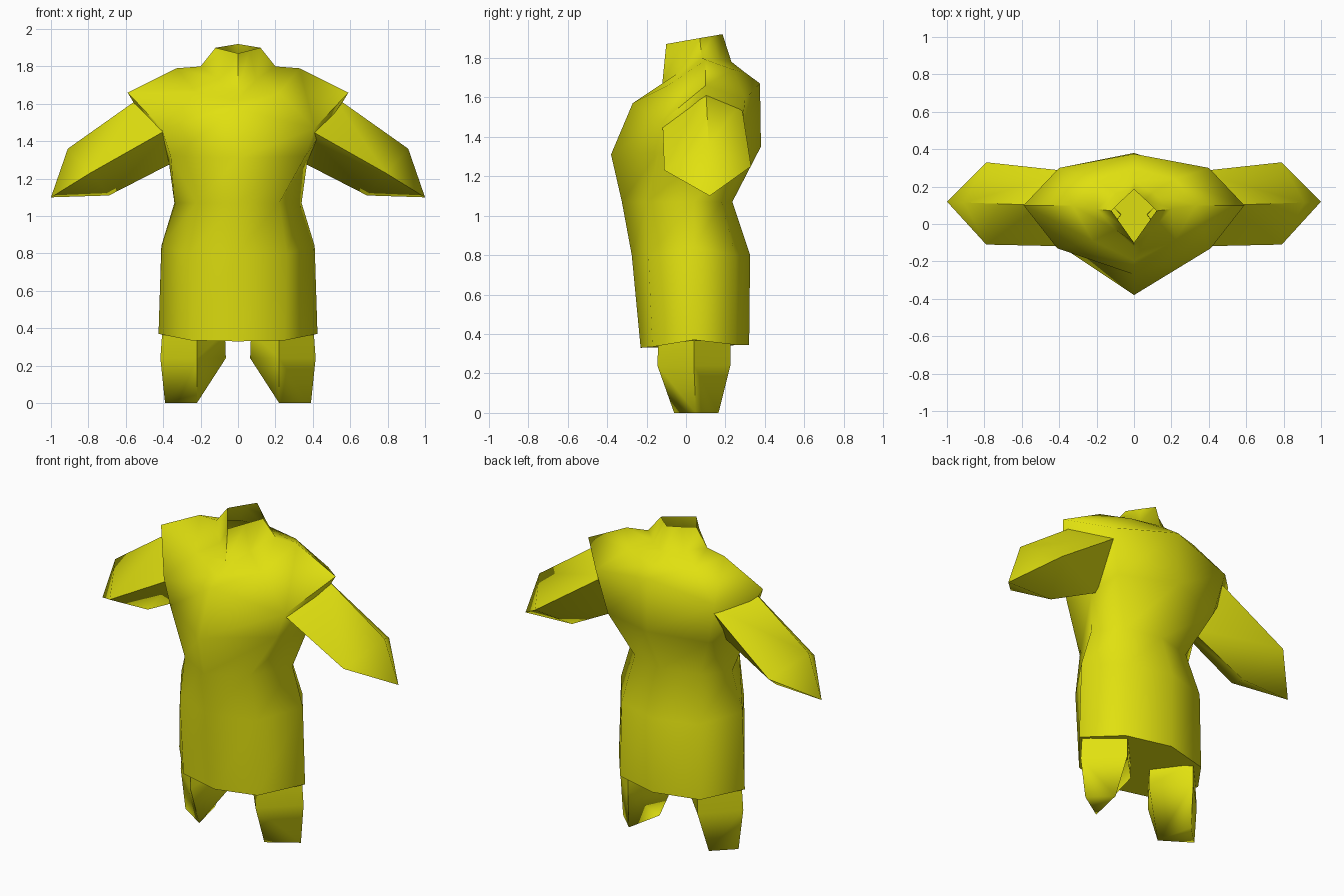
import bpy
import bmesh
import math

if "Cube" in bpy.data.objects:
    bpy.data.objects.remove(bpy.data.objects["Cube"])

yellow = bpy.data.materials.new("yellow")
yellow.diffuse_color = (0.75, 0.75, 0.005, 1.0)
yellow.use_nodes = True
yellow.node_tree.nodes["Principled BSDF"].inputs["Base Color"].default_value = yellow.diffuse_color


def loft(name, rings, cap_start=False, cap_end=False, tip=None, mirror=False):
    """Skin a list of equal-length closed rings, with optional caps or a pointed tip."""
    bm = bmesh.new()
    loops = [[bm.verts.new(p) for p in ring] for ring in rings]
    n = len(loops[0])
    for a, b in zip(loops, loops[1:]):
        for i in range(n):
            j = (i + 1) % n
            bm.faces.new((a[i], a[j], b[j], b[i]))
    if cap_start:
        bm.faces.new(loops[0][::-1])
    if cap_end:
        bm.faces.new(loops[-1])
    if tip:
        t = bm.verts.new(tip)
        for i in range(n):
            bm.faces.new((loops[-1][i], loops[-1][(i + 1) % n], t))
    bmesh.ops.remove_doubles(bm, verts=bm.verts, dist=0.0005)
    bmesh.ops.recalc_face_normals(bm, faces=bm.faces)
    mesh = bpy.data.meshes.new(name)
    bm.to_mesh(mesh)
    bm.free()
    mesh.materials.append(yellow)
    obj = bpy.data.objects.new(name, mesh)
    bpy.context.collection.objects.link(obj)
    bpy.ops.object.select_all(action='DESELECT')
    obj.select_set(True)
    bpy.context.view_layer.objects.active = obj
    bpy.ops.object.shade_smooth_by_angle(angle=math.radians(75))
    if mirror:
        mod = obj.modifiers.new("mirror", 'MIRROR')
        mod.use_mirror_merge = False
    return obj


def full_ring(half):
    """Complete a front-to-back half ring with its mirrored side."""
    return half + [(-x, y, z) for x, y, z in half[-2:0:-1]]


# Tunic: hem, hips, waist, chest, armholes, shoulders, collar base, open collar
tunic_halves = [
    [(0, -.23, .33), (.25, -.17, .335), (.425, .04, .37), (.27, .25, .345), (0, .32, .345)],
    [(0, -.275, .80), (.26, -.19, .80), (.41, .04, .84), (.26, .25, .80), (0, .325, .80)],
    [(0, -.325, 1.07), (.22, -.20, 1.07), (.34, .04, 1.07), (.22, .18, 1.07), (0, .235, 1.07)],
    [(0, -.38, 1.31), (.36, -.14, 1.32), (.37, .08, 1.29), (.34, .27, 1.33), (0, .38, 1.35)],
    [(0, -.27, 1.57), (.41, -.13, 1.47), (.59, .10, 1.66), (.40, .30, 1.59), (0, .375, 1.67)],
    [(0, -.195, 1.62), (.22, -.09, 1.66), (.33, .10, 1.79), (.22, .24, 1.74), (0, .30, 1.725)],
    [(0, -.12, 1.67), (.10, -.03, 1.73), (.20, .08, 1.80), (.10, .17, 1.79), (0, .23, 1.78)],
    [(0, -.10, 1.87), (.06, -.015, 1.885), (.12, .07, 1.90), (.06, .13, 1.91), (0, .185, 1.92)],
]
loft("tunic", [full_ring(h) for h in tunic_halves], cap_start=True)

# Sleeves: four-sided tubes ending in a slanted point (top, front, bottom, back)
loft("sleeves", [
    [(.50, .10, 1.65), (.33, -.12, 1.49), (.30, .10, 1.31), (.33, .28, 1.57)],
    [(.91, .115, 1.36), (.79, -.11, 1.23), (.69, .115, 1.11), (.79, .33, 1.25)],
], cap_start=True, tip=(1.0, .12, 1.10), mirror=True)

# Legs: diamond section tapering to a three-cornered foot (front, outer, back, inner)
loft("legs", [
    [(.22, -.14, .38), (.405, .04, .38), (.235, .225, .38), (.07, .05, .38)],
    [(.22, -.145, .24), (.415, .04, .24), (.235, .225, .24), (.065, .05, .24)],
    [(.22, -.06, 0), (.39, .05, 0), (.27, .165, 0), (.22, -.06, 0)],
], cap_start=True, mirror=True)

# Close the soles of the legs
sole = bpy.data.objects["legs"]
bm = bmesh.new()
bm.from_mesh(sole.data)
bmesh.ops.holes_fill(bm, edges=[e for e in bm.edges if e.is_boundary], sides=4)
bmesh.ops.recalc_face_normals(bm, faces=bm.faces)
bm.to_mesh(sole.data)
bm.free()
